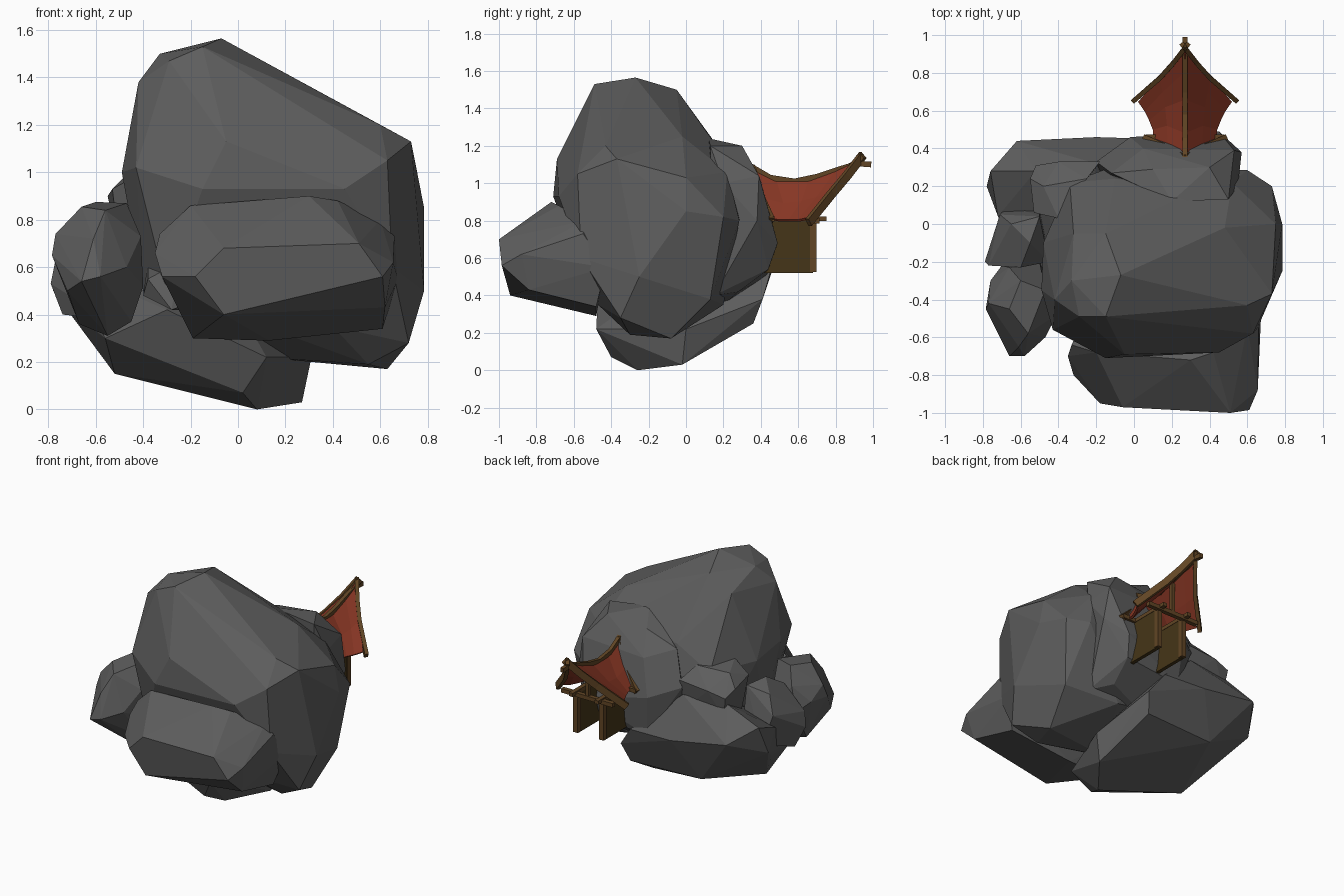
import bpy, bmesh
from mathutils import Vector


def material(name, rgb):
    m = bpy.data.materials.new(name)
    m.diffuse_color = (*rgb, 1)
    return m


STONE = material("stone", (0.11, 0.11, 0.11))
RED = material("red_tile", (0.25, 0.038, 0.018))
WOOD = material("trim_wood", (0.12, 0.06, 0.018))
DARK = material("wall_wood", (0.06, 0.036, 0.009))


def finish(name, bm, mat):
    bmesh.ops.recalc_face_normals(bm, faces=bm.faces)
    me = bpy.data.meshes.new(name)
    bm.to_mesh(me)
    bm.free()
    me.materials.append(mat)
    ob = bpy.data.objects.new(name, me)
    bpy.context.collection.objects.link(ob)
    return ob


def rock(name, pts):
    """Faceted boulder: convex hull of its corner points."""
    bm = bmesh.new()
    for p in pts:
        bm.verts.new(p)
    res = bmesh.ops.convex_hull(bm, input=bm.verts)
    junk = {g for g in res["geom_interior"] + res["geom_unused"]
            if isinstance(g, bmesh.types.BMVert)}
    bmesh.ops.delete(bm, geom=list(junk), context='VERTS')
    bmesh.ops.dissolve_limit(bm, angle_limit=0.06, verts=bm.verts, edges=bm.edges)
    finish(name, bm, STONE)


def beam(name, path, w, h, mat=WOOD):
    """Square timber swept along a path."""
    bm = bmesh.new()
    path = [Vector(p) for p in path]
    rings = []
    for i, p in enumerate(path):
        t = (path[min(i + 1, len(path) - 1)] - path[max(i - 1, 0)]).normalized()
        ref = Vector((0, 0, 1)) if abs(t.z) < 0.95 else Vector((0, 1, 0))
        s = t.cross(ref).normalized()
        u = s.cross(t)
        rings.append([bm.verts.new(p + s * a * w / 2 + u * b * h / 2)
                      for a, b in ((-1, -1), (1, -1), (1, 1), (-1, 1))])
    for r, q in zip(rings, rings[1:]):
        for k in range(4):
            bm.faces.new((r[k], r[(k + 1) % 4], q[(k + 1) % 4], q[k]))
    bm.faces.new(rings[0])
    bm.faces.new(rings[-1])
    finish(name, bm, mat)


# Boulders
rock("main_boulder", [
    (-.07, -.27, 1.565), (-.33, -.3, 1.5), (-.29, -.49, 1.47), (-.15, -.49, 1.53),
    (-.15, -.05, 1.5), (-.42, -.4, 1.38), (-.32, -.05, 1.4), (.73, -.37, 1.13),
    (.6, -.43, 1.2), (.63, -.58, 1.05), (.75, 0, 1.03), (.48, -.02, 1.25),
    (-.49, -.35, 1.0), (-.48, -.1, .95), (-.43, -.56, 1.02), (-.15, -.71, .93),
    (.45, -.68, .93), (-.05, -.69, 1.13), (.785, 0, .85), (.785, -.25, .5),
    (.73, .2, .82), (.6, .285, .8), (-.15, .29, .9), (-.34, .22, .95),
    (.72, -.35, .28), (.63, -.08, .17), (.55, -.3, .19), (.68, .13, .38),
    (.4, -.47, .35), (-.3, -.55, .5), (-.4, -.3, .5), (-.35, .15, .5),
    (.3, .2, .35), (.1, -.2, .22), (.65, -.56, .6), (.3, .17, 1.19),
    (-.1, .24, 1.1), (.52, .22, 1.06)])
rock("front_boulder", [
    (-.06, -.97, .68), (.51, -1, .70), (-.18, -.95, .56), (.61, -.985, .56),
    (-.06, -.94, .40), (.62, -.84, .43), (-.33, -.64, .74), (-.35, -.7, .66),
    (-.32, -.8, .56), (-.2, -.68, .86), (.3, -.72, .9), (.42, -.68, .88),
    (.66, -.55, .73), (.675, -.43, .55), (.61, -.48, .34), (.13, -.48, .29),
    (-.19, -.5, .3), (.655, -.88, .62), (-.25, -.45, .6), (.6, -.54, .8)])
rock("base_boulder", [
    (.08, -.26, 0), (.27, -.02, .03), (.31, 0, .22), (.02, -.4, .07),
    (-.52, -.15, .15), (-.56, -.35, .3), (-.3, -.47, .42), (.12, -.48, .22),
    (-.35, .33, .25), (.18, .36, .25), (.22, .41, .38), (-.2, .46, .53),
    (-.62, .44, .6), (-.78, .2, .5), (-.76, .28, .7), (-.72, .08, .42),
    (-.52, .28, .8), (-.2, .32, .8), (.12, .45, .52), (-.72, .04, .6)])
rock("back_boulder", [
    (.2, .12, 1.24), (.5, .13, 1.2), (.4, .3, 1.2), (.1, .29, 1.17),
    (-.12, .27, 1.08), (.53, .39, 1.04), (.05, .4, 1.02), (-.2, .33, .85),
    (-.02, .46, .78), (.45, .49, .68), (.57, .38, .8), (.55, .2, 1.0),
    (.42, .44, .54), (.0, .43, .5), (.4, .28, .42), (.1, .2, .35),
    (.5, .15, .4), (-.15, .2, .6)])
rock("left_front_stone", [
    (-.66, -.7, .54), (-.58, -.7, .56), (-.47, -.6, .6), (-.72, -.58, .5),
    (-.785, -.45, .65), (-.77, -.42, .74), (-.66, -.45, .855), (-.6, -.3, .875),
    (-.47, -.35, .87), (-.41, -.48, .73), (-.4, -.42, .52), (-.45, -.42, .37),
    (-.55, -.42, .31), (-.67, -.38, .36), (-.7, -.22, .6), (-.5, -.2, .55),
    (-.61, -.65, .72), (-.56, -.58, .84), (-.76, -.3, .66), (-.66, -.23, .77)])
rock("left_middle_stone", [
    (-.79, -.2, .53), (-.77, -.22, .63), (-.74, -.15, .4), (-.71, .05, .68),
    (-.65, .0, .8), (-.55, -.1, .86), (-.5, .04, .84), (-.45, -.2, .7),
    (-.6, -.23, .78), (-.55, -.2, .38), (-.5, .1, .5), (-.66, .1, .48)])
rock("left_back_stone", [
    (-.55, .24, .9), (-.52, .31, .85), (-.48, .2, .98), (-.53, .06, .93),
    (-.4, .33, .88), (-.18, .33, .9), (-.25, .24, .99), (-.4, .03, 1.0),
    (-.35, .1, .65), (-.5, .1, .68), (-.2, .3, .7), (-.5, .29, .7)])
rock("tucked_stone", [
    (-.4, -.5, .48), (-.38, -.55, .55), (-.28, -.6, .42), (-.2, -.55, .45),
    (-.25, -.5, .62), (-.38, -.35, .62), (-.2, -.35, .42)])

# Flared roof: (y, z, half width) along the ridge, mid slope and eaves
CX = 0.27
RIDGE = [(.35, 1.08, 0), (.48, 1.015, 0), (.66, 1.015, 0), (.81, 1.07, 0), (.94, 1.13, 0)]
MID = [(.40, .92, .085), (.52, .89, .09), (.62, .9, .1), (.70, .92, .115), (.78, .95, .13)]
EAVE = [(.45, .81, .16), (.5, .8, .165), (.55, .8, .185), (.6, .8, .21), (.65, .81, .245)]


def pt(row, side):
    return (CX + side * row[2], row[0], row[1])


bm = bmesh.new()
rows = [[bm.verts.new(pt(p, s)) for p in r]
        for s, r in ((-1, EAVE), (-1, MID), (1, RIDGE), (1, MID), (1, EAVE))]
for a, b in zip(rows, rows[1:]):
    for i in range(len(a) - 1):
        bm.faces.new((a[i], a[i + 1], b[i + 1], b[i]))
roof = finish("roof", bm, RED)
mod = roof.modifiers.new("thickness", 'SOLIDIFY')
mod.thickness = 0.015
mod.offset = 0

# Ridge timber with raised tips
beam("ridge_beam", [(CX, .33, 1.10), (CX, .45, 1.03), (CX, .58, 1.01),
                    (CX, .70, 1.035), (CX, .82, 1.075), (CX, .92, 1.105), (CX, .99, 1.10)], .025, .03)

for side, tag in ((-1, "left"), (1, "right")):
    # Gable boards on both roof ends
    beam(f"front_gable_{tag}", [(CX - side * .01, .945, 1.15), (CX + side * .055, .86, 1.04),
                                pt((.78, .945, .125), side), pt((.655, .79, .268), side)], .025, .045)
    beam(f"back_gable_{tag}", [(CX - side * .005, .345, 1.09), pt((.40, .92, .085), side),
                               pt((.455, .80, .21), side)], .03, .04)
    # Side wall with its post and top rail
    x = CX + side * .1
    beam(f"wall_{tag}", [(x, .42, .66), (x, .68, .66)], .025, .28, DARK)
    beam(f"post_{tag}", [(x, .68, .525), (x, .68, .82)], .035, .035)
    beam(f"top_rail_{tag}", [(x, .42, .81), (x, .75, .81)], .03, .025)

# Crossbars over the entrance and against the rock
beam("front_crossbar", [(CX - .2, .70, .80), (CX + .2, .70, .80)], .03, .028)
beam("back_crossbar", [(CX - .21, .46, .81), (CX + .21, .46, .81)], .028, .028)
beam("king_post", [(CX, .70, .80), (CX, .70, 1.02)], .025, .025)
